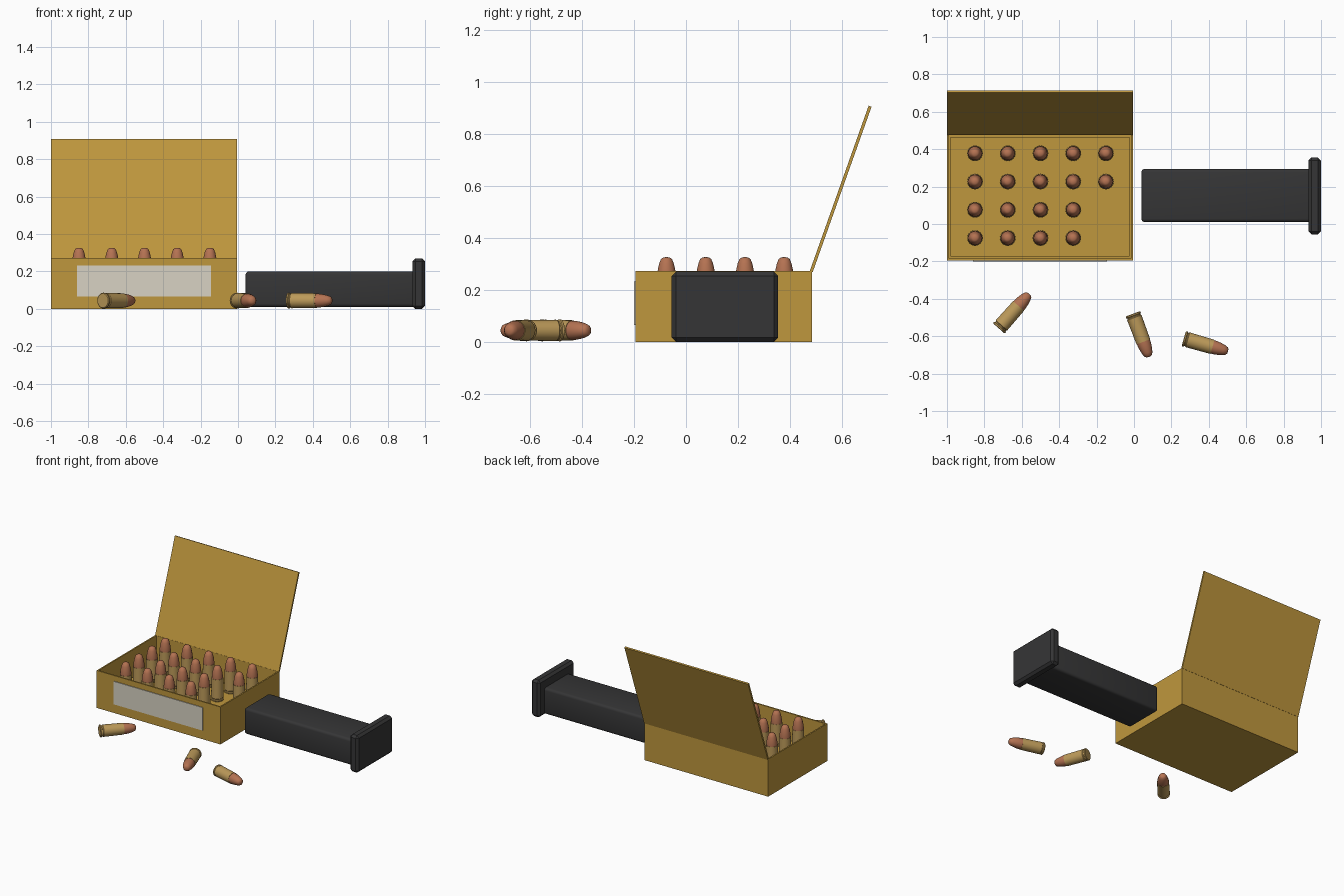
import bpy, bmesh, math
from mathutils import Vector, Matrix

if "Cube" in bpy.data.objects:
    bpy.data.objects.remove(bpy.data.objects["Cube"])


def material(name, rgb):
    m = bpy.data.materials.new(name)
    m.diffuse_color = (*rgb, 1)
    m.use_nodes = True
    m.node_tree.nodes["Principled BSDF"].inputs["Base Color"].default_value = m.diffuse_color
    return m


card = material("tan_cardboard", (0.52, 0.31, 0.047))
paper = material("label_paper", (0.69, 0.65, 0.55))
black = material("black_polymer", (0.036, 0.036, 0.037))
brass = material("brass", (0.50, 0.32, 0.10))
copper = material("copper", (0.46, 0.17, 0.085))


def finish(name, bm, mats):
    bmesh.ops.recalc_face_normals(bm, faces=bm.faces)
    me = bpy.data.meshes.new(name)
    bm.to_mesh(me)
    bm.free()
    for m in mats:
        me.materials.append(m)
    ob = bpy.data.objects.new(name, me)
    bpy.context.collection.objects.link(ob)
    return ob


def smooth(ob, angle=40):
    bpy.ops.object.select_all(action='DESELECT')
    ob.select_set(True)
    bpy.context.view_layer.objects.active = ob
    bpy.ops.object.shade_smooth_by_angle(angle=math.radians(angle))


def block_bm(lo, hi):
    lo, hi = Vector(lo), Vector(hi)
    bm = bmesh.new()
    bmesh.ops.create_cube(bm, size=1)
    for v in bm.verts:
        v.co = (lo + hi) / 2 + v.co * (hi - lo)
    return bm


def block(name, lo, hi, mat, bevel=0, segments=1):
    bm = block_bm(lo, hi)
    if bevel:
        bmesh.ops.bevel(bm, geom=bm.edges[:], offset=bevel, segments=segments,
                        profile=0.5, affect='EDGES')
    return finish(name, bm, [mat])


# open carton: inset the top face and push it down
bm = block_bm((-1, -0.195, 0), (-0.005, 0.485, 0.272))
top = max(bm.faces, key=lambda f: f.calc_center_median().z)
bmesh.ops.inset_region(bm, faces=[top], thickness=0.014)
floor = bmesh.ops.extrude_discrete_faces(bm, faces=[top])["faces"][0]
bmesh.ops.translate(bm, verts=floor.verts, vec=(0, 0, -0.258))
finish("ammo_box", bm, [card])

# tray that the rounds stand on
block("box_tray", (-0.98, -0.175, 0.01), (-0.025, 0.465, 0.08), card)

# open lid, hinged on the rear top edge
bm = block_bm((-1, -0.006, 0), (-0.005, 0.006, 0.676))
tilt = math.atan2(0.226, 0.635)
bm.transform(Matrix.Translation((0, 0.482, 0.27)) @ Matrix.Rotation(-tilt, 4, 'X'))
finish("box_lid", bm, [card])

# front label
block("box_label", (-0.86, -0.2, 0.065), (-0.145, -0.194, 0.232), paper)

# magazine body and floor plate
smooth(block("magazine_body", (0.04, 0.01, 0.01), (0.95, 0.295, 0.2), black, 0.018, 3))
block("magazine_floor_plate", (0.932, -0.055, 0), (1, 0.355, 0.27), black, 0.016)

# cartridge: lathed profile (radius, height), copper above the case mouth
CASE = 0.16
PROFILE = [(0, 0), (0.038, 0), (0.042, 0.003), (0.042, 0.010), (0.037, 0.013),
           (0.037, 0.018), (0.041, 0.022), (0.039, CASE), (0.037, CASE),
           (0.0365, 0.178), (0.033, 0.200), (0.028, 0.222), (0.021, 0.239),
           (0.012, 0.245), (0, 0.246)]
bm = bmesh.new()
verts = [bm.verts.new((r, 0, z)) for r, z in PROFILE]
edges = [bm.edges.new(p) for p in zip(verts, verts[1:])]
bmesh.ops.spin(bm, geom=verts + edges, cent=(0, 0, 0), axis=(0, 0, 1),
               angle=2 * math.pi, steps=24)
bmesh.ops.remove_doubles(bm, verts=bm.verts, dist=0.0003)
for f in bm.faces:
    f.material_index = int(f.calc_center_median().z > CASE + 0.001)
master = finish("loose_round_1", bm, [brass, copper])
smooth(master, 35)


def copy_round(name):
    ob = bpy.data.objects.new(name, master.data)
    bpy.context.collection.objects.link(ob)
    return ob


# rounds standing in the box, two missing at the right front
for i in range(5):
    for j in range(4):
        if i == 4 and j < 2:
            continue
        ob = copy_round(f"boxed_round_{i}_{j}")
        ob.location = (-0.85 + 0.175 * i, -0.075 + 0.151 * j, 0.08)

# loose rounds lying in front: base position and heading
LOOSE = [(-0.723, -0.558, 48.5), (-0.006, -0.48, -69.5), (0.266, -0.613, -16)]
for n, (x, y, heading) in enumerate(LOOSE, 1):
    ob = master if n == 1 else copy_round(f"loose_round_{n}")
    ob.location = (x, y, 0.044)
    ob.rotation_euler = (0, math.pi / 2, math.radians(heading))
